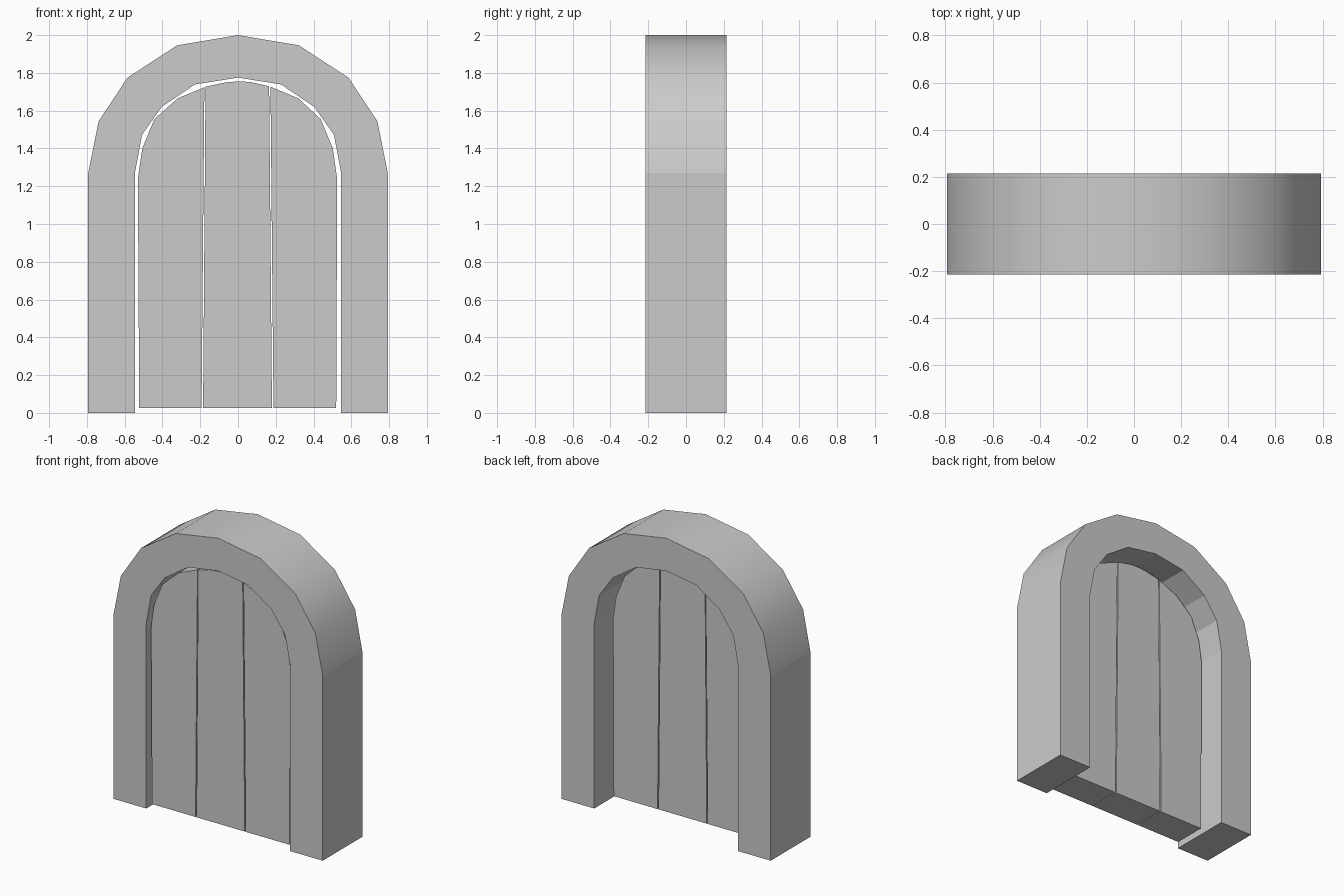
import bpy, bmesh

if "Cube" in bpy.data.objects:
    bpy.data.objects.remove(bpy.data.objects["Cube"])


def link(bm, name):
    bmesh.ops.recalc_face_normals(bm, faces=bm.faces)
    mesh = bpy.data.meshes.new(name)
    bm.to_mesh(mesh)
    bm.free()
    obj = bpy.data.objects.new(name, mesh)
    bpy.context.collection.objects.link(obj)
    return obj


def mirrored(half):
    """Complete a left-side profile that ends on the centre line."""
    return half + [(-x, z) for x, z in reversed(half[:-1])]


def arch(name, outer, inner, y0, y1):
    """Solid band between two matching profiles; the curved outside is smooth."""
    bm = bmesh.new()
    rings = [[bm.verts.new((x, y, z)) for x, z in prof]
             for prof, y in ((outer, y0), (inner, y0), (inner, y1), (outer, y1))]
    last = len(outer) - 1
    for k in range(4):
        a, b = rings[k], rings[(k + 1) % 4]
        for i in range(last):
            face = bm.faces.new((a[i], a[i + 1], b[i + 1], b[i]))
            face.smooth = k == 3 and 0 < i < last - 1
    for i in (0, last):
        bm.faces.new([r[i] for r in rings])
    return link(bm, name)


def plank(name, profile, y0, y1):
    """Board outline extruded front to back."""
    bm = bmesh.new()
    face = bm.faces.new([bm.verts.new((x, y0, z)) for x, z in profile])
    ext = bmesh.ops.extrude_face_region(bm, geom=[face])
    verts = [g for g in ext["geom"] if isinstance(g, bmesh.types.BMVert)]
    bmesh.ops.translate(bm, verts=verts, vec=(0, y1 - y0, 0))
    return link(bm, name)


# Stone surround
outer = mirrored([(-0.793, 0), (-0.793, 1.27), (-0.738, 1.545),
                  (-0.585, 1.775), (-0.322, 1.946), (0, 2.0)])
inner = mirrored([(-0.546, 0), (-0.546, 1.27), (-0.508, 1.472),
                  (-0.405, 1.619), (-0.228, 1.739), (0, 1.775)])
arch("door_frame", outer, inner, -0.215, 0.215)

# Three door boards with slightly tapering gaps
FRONT, BACK = -0.185, 0.04
plank("left_board", [(-0.523, 0.025), (-0.193, 0.025), (-0.178, 1.724),
                     (-0.32, 1.665), (-0.443, 1.555), (-0.507, 1.4),
                     (-0.53, 1.24)], FRONT, BACK)
plank("middle_board", [(-0.185, 0.025), (0.18, 0.025), (0.165, 1.729),
                       (0.065, 1.752), (0, 1.755), (-0.065, 1.75),
                       (-0.172, 1.727)], FRONT, BACK)
plank("right_board", [(0.188, 0.025), (0.52, 0.025), (0.525, 1.24),
                      (0.502, 1.4), (0.438, 1.555), (0.32, 1.665),
                      (0.172, 1.727)], FRONT, BACK)
